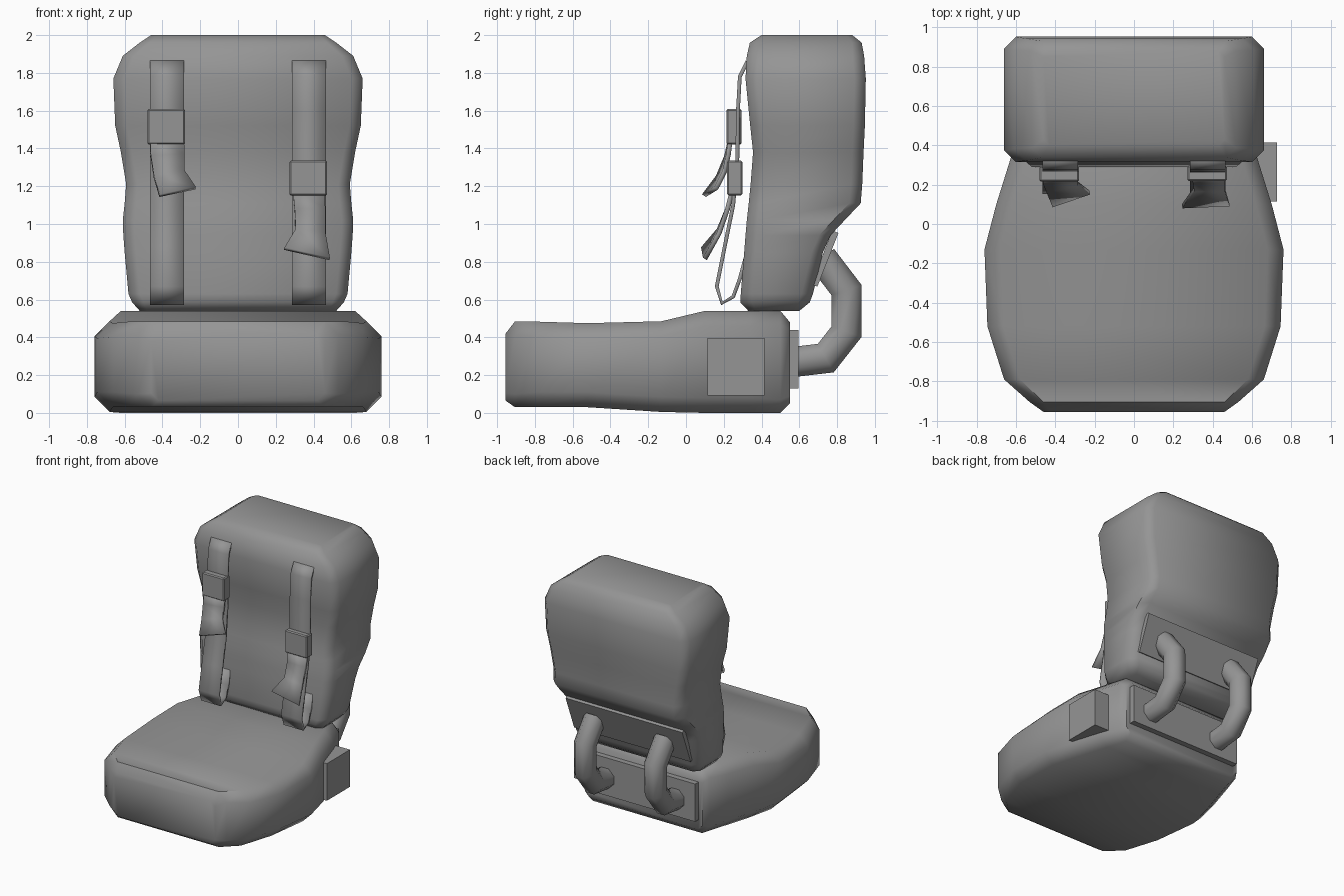
import bpy, bmesh, math
from mathutils import Vector, Matrix

if "Cube" in bpy.data.objects:
    bpy.data.objects.remove(bpy.data.objects["Cube"])

grey = bpy.data.materials.new("grey")
grey.diffuse_color = (0.3, 0.3, 0.3, 1)
grey.use_nodes = True
grey.node_tree.nodes["Principled BSDF"].inputs["Base Color"].default_value = grey.diffuse_color


def finish(bm, name, angle=50):
    bmesh.ops.recalc_face_normals(bm, faces=bm.faces)
    me = bpy.data.meshes.new(name)
    bm.to_mesh(me)
    bm.free()
    me.materials.append(grey)
    ob = bpy.data.objects.new(name, me)
    bpy.context.collection.objects.link(ob)
    bpy.ops.object.select_all(action='DESELECT')
    ob.select_set(True)
    bpy.context.view_layer.objects.active = ob
    bpy.ops.object.shade_smooth_by_angle(angle=math.radians(angle))
    return ob


def loft(name, rings, angle=50):
    """Skin a row of closed rings and cap both ends."""
    bm = bmesh.new()
    vs = [[bm.verts.new(p) for p in r] for r in rings]
    n = len(vs[0])
    for a, b in zip(vs, vs[1:]):
        for i in range(n):
            j = (i + 1) % n
            bm.faces.new((a[i], a[j], b[j], b[i]))
    bm.faces.new(vs[0])
    bm.faces.new(vs[-1])
    return finish(bm, name, angle)


def cut_rect(hw, lo, hi, cx, cy):
    """Rectangle outline with cut corners, as (x, other axis) pairs."""
    return [(hw - cx, lo), (hw, lo + cy), (hw, hi - cy), (hw - cx, hi),
            (-hw + cx, hi), (-hw, hi - cy), (-hw, lo + cy), (-hw + cx, lo)]


def box(name, centre, size, tilt=0.0, bevel=0.0):
    bm = bmesh.new()
    m = (Matrix.Translation(centre) @ Matrix.Rotation(tilt, 4, 'X')
         @ Matrix.Diagonal((*size, 1)))
    bmesh.ops.create_cube(bm, size=1, matrix=m)
    if bevel:
        bmesh.ops.bevel(bm, geom=bm.edges[:], offset=bevel, segments=1, affect='EDGES')
    return finish(bm, name, 30)


def ribbon(name, pairs, thick=0.02):
    """Webbing through (left, right) edge points."""
    bm = bmesh.new()
    vs = [(bm.verts.new(a), bm.verts.new(b)) for a, b in pairs]
    for (a, b), (c, d) in zip(vs, vs[1:]):
        bm.faces.new((a, b, d, c))
    ob = finish(bm, name, 60)
    mod = ob.modifiers.new("thickness", 'SOLIDIFY')
    mod.thickness = thick
    mod.offset = 0
    return ob


# Seat cushion: sections from front to back (y, half width, bottom, top, corner cut)
cushion = [(-0.955, 0.46, 0.065, 0.42, 0.04), (-0.905, 0.53, 0.03, 0.485, 0.07),
           (-0.79, 0.66, 0.03, 0.483, 0.08), (-0.52, 0.745, 0.03, 0.475, 0.08),
           (-0.13, 0.76, 0.005, 0.485, 0.08), (0.10, 0.70, 0.0, 0.54, 0.08),
           (0.34, 0.625, 0.0, 0.54, 0.08), (0.50, 0.565, 0.0, 0.54, 0.07),
           (0.55, 0.535, 0.05, 0.48, 0.04)]
loft("seat_cushion", [[(x, y, z) for x, z in cut_rect(w, lo, hi, c, c)]
                      for y, w, lo, hi, c in cushion])

# Backrest: sections from bottom to top (z, half width, front y, back y, corner cut)
back = [(0.54, 0.52, 0.33, 0.60, 0.04), (0.585, 0.56, 0.288, 0.655, 0.06),
        (0.63, 0.58, 0.29, 0.672, 0.06), (0.85, 0.60, 0.308, 0.725, 0.06),
        (0.94, 0.607, 0.315, 0.765, 0.06), (1.02, 0.61, 0.322, 0.84, 0.06),
        (1.11, 0.60, 0.332, 0.925, 0.06), (1.21, 0.592, 0.342, 0.933, 0.06),
        (1.38, 0.62, 0.355, 0.94, 0.06), (1.52, 0.65, 0.34, 0.947, 0.06),
        (1.77, 0.66, 0.315, 0.952, 0.06), (1.89, 0.61, 0.322, 0.943, 0.06),
        (1.96, 0.52, 0.338, 0.93, 0.05), (2.0, 0.46, 0.40, 0.88, 0.03)]
loft("backrest", [[(x, y, z) for x, y in cut_rect(w, lo, hi, c, c)]
                  for z, w, lo, hi, c in back])

# Mounting plates on the rear of the cushion and backrest, and the side block
box("lower_plate", (0, 0.57, 0.285), (1.0, 0.05, 0.31))
box("upper_plate", (0, 0.735, 0.817), (1.06, 0.035, 0.305), -math.atan2(0.11, 0.28))
box("side_block", (0.64, 0.265, 0.245), (0.175, 0.30, 0.305))

# Bent support tubes: mitred rings along a path in the y-z plane
path = [Vector(p) for p in [(0.57, 0.27), (0.74, 0.29), (0.85, 0.43),
                            (0.85, 0.65), (0.72, 0.82)]]
SIDES, R = 8, 0.083
for side, x0 in (("left", -0.32), ("right", 0.32)):
    rings = []
    for i, p in enumerate(path):
        d0 = (p - path[max(i - 1, 0)]).normalized()
        d1 = (path[min(i + 1, len(path) - 1)] - p).normalized()
        t = (d0 + d1).normalized()
        d = d1 if d1.length else d0
        n = Vector((-t.y, t.x)) / max(t.dot(d), 0.5)
        ring = []
        for k in range(SIDES):
            a = 2 * math.pi * (k + 0.5) / SIDES
            q = p + n * R * math.cos(a) * 1.04
            ring.append((x0 + R * math.sin(a) * 1.04, q.x, q.y))
        rings.append(ring)
    loft(side + "_support_tube", rings, 50)

# Shoulder straps: webbing that hangs down the backrest and loops back under
strap = [(0.325, 1.86), (0.285, 1.78), (0.275, 1.6), (0.272, 1.35), (0.25, 1.1),
         (0.205, 0.88), (0.163, 0.67), (0.19, 0.58), (0.25, 0.615), (0.285, 0.71),
         (0.315, 0.82)]
for side, x0 in (("left", -0.375), ("right", 0.375)):
    ribbon(side + "_strap", [((x0 - 0.09, y, z), (x0 + 0.09, y, z)) for y, z in strap])

# Strap buckles at different heights
box("left_buckle", (-0.38, 0.255, 1.515), (0.2, 0.08, 0.19), 0, 0.008)
box("right_buckle", (0.372, 0.258, 1.243), (0.2, 0.08, 0.185), 0, 0.008)

# Loose twisted strap ends below the buckles
ribbon("left_strap_end", [((-0.465, 0.235, 1.45), (-0.285, 0.235, 1.45)),
                          ((-0.462, 0.215, 1.36), (-0.285, 0.225, 1.37)),
                          ((-0.445, 0.17, 1.25), (-0.285, 0.205, 1.28)),
                          ((-0.415, 0.095, 1.15), (-0.225, 0.16, 1.19))], 0.025)
ribbon("right_strap_end", [((0.29, 0.245, 1.18), (0.46, 0.245, 1.18)),
                           ((0.30, 0.22, 1.08), (0.462, 0.22, 1.08)),
                           ((0.305, 0.175, 0.97), (0.462, 0.175, 0.95)),
                           ((0.245, 0.09, 0.87), (0.485, 0.10, 0.815))], 0.025)
